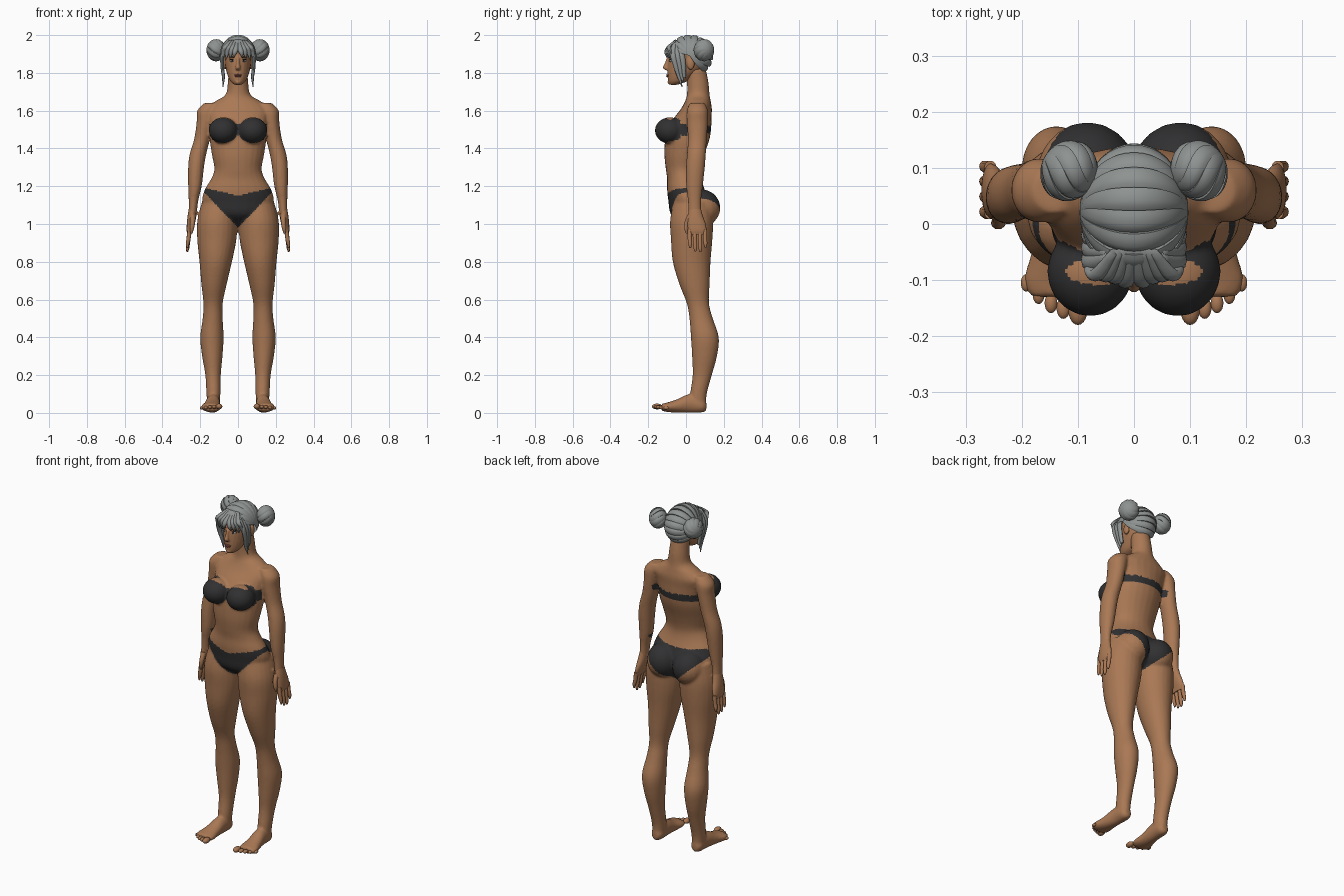
import bpy, bmesh, math
from mathutils import Matrix, Vector

if "Cube" in bpy.data.objects:
    bpy.data.objects.remove(bpy.data.objects["Cube"])


def material(name, rgb):
    m = bpy.data.materials.new(name)
    m.use_nodes = True
    m.diffuse_color = (*rgb, 1)
    bsdf = m.node_tree.nodes["Principled BSDF"]
    bsdf.inputs["Base Color"].default_value = (*rgb, 1)
    bsdf.inputs["Roughness"].default_value = 0.8
    return m


SKIN = material("brown_skin", (0.40, 0.19, 0.09))
CLOTH = material("charcoal_cloth", (0.03, 0.03, 0.032))
HAIR = material("silver_hair", (0.27, 0.29, 0.28))
LIPS = material("lip_red", (0.24, 0.08, 0.06))
WHITE = material("eye_white", (0.7, 0.7, 0.7))
DARK = material("dark_brown", (0.03, 0.02, 0.015))


def smooth_path(rows, steps=4):
    """Catmull-Rom interpolation through the cross-section rows."""
    rows = [Vector(r) for r in rows]
    out = []
    for i in range(len(rows) - 1):
        a, b, c, d = (rows[max(i - 1, 0)], rows[i], rows[i + 1],
                      rows[min(i + 2, len(rows) - 1)])
        for k in range(steps):
            t = k / steps
            out.append(b + (c - a) * (t / 2) + (2 * a - 5 * b + 4 * c - d) * (t * t / 2)
                       + (3 * b - a - 3 * c + d) * (t ** 3 / 2))
    return out + [rows[-1]]


def loft(bm, rows, side=1, along_y=False, sides=24):
    """Skin ellipses given as x, y, z, half width, half depth."""
    rings = []
    for x, y, z, a, b in smooth_path(rows):
        ring = []
        for k in range(sides):
            t = math.tau * k / sides
            u, v = a * math.cos(t), b * math.sin(t)
            p = (x + u, y, z + v) if along_y else (x + u, y + v, z)
            ring.append(bm.verts.new((p[0] * side, p[1], p[2])))
        rings.append(ring)
    faces = [bm.faces.new(rings[0]), bm.faces.new(rings[-1])]
    for lo, hi in zip(rings, rings[1:]):
        for k in range(sides):
            j = (k + 1) % sides
            faces.append(bm.faces.new((lo[k], lo[j], hi[j], hi[k])))
    bmesh.ops.recalc_face_normals(bm, faces=faces)


def ball(bm, centre, radii, side=1):
    c = Vector((centre[0] * side, centre[1], centre[2]))
    bmesh.ops.create_uvsphere(bm, u_segments=20, v_segments=14, radius=1,
                              matrix=Matrix.Translation(c) @ Matrix.Diagonal((*radii, 1)))


def finish(bm, name, *mats, angle=60):
    mesh = bpy.data.meshes.new(name)
    bm.to_mesh(mesh)
    bm.free()
    ob = bpy.data.objects.new(name, mesh)
    bpy.context.collection.objects.link(ob)
    for m in mats:
        mesh.materials.append(m)
    bpy.ops.object.select_all(action="DESELECT")
    ob.select_set(True)
    bpy.context.view_layer.objects.active = ob
    bpy.ops.object.shade_smooth_by_angle(angle=math.radians(angle))
    return ob


def fuse(ob, voxel, repeats):
    """Merge overlapping volumes into one soft skin."""
    mod = ob.modifiers.new("fuse", "REMESH")
    mod.mode, mod.voxel_size, mod.use_smooth_shade = "VOXEL", voxel, True
    soft = ob.modifiers.new("soften", "SMOOTH")
    soft.factor, soft.iterations = 0.5, repeats
    for m in ("fuse", "soften"):
        bpy.ops.object.modifier_apply(modifier=m)


# Body: torso, arms and legs fused together
body = bmesh.new()
loft(body, [(0, .03, 1.0, .05, .05), (0, .02, 1.05, .16, .1), (0, .015, 1.12, .19, .108),
            (0, 0, 1.18, .177, .1), (0, -.01, 1.24, .142, .09), (0, -.015, 1.29, .125, .092),
            (0, -.01, 1.36, .137, .104), (0, .005, 1.44, .149, .117), (0, .015, 1.5, .15, .118),
            (0, .035, 1.56, .16, .1), (0, .055, 1.61, .168, .082), (0, .063, 1.65, .12, .068),
            (0, .065, 1.685, .066, .06), (0, .062, 1.75, .054, .057), (0, .05, 1.82, .05, .055)])
for s in (1, -1):
    loft(body, [(.14, .06, 1.64, .04, .04), (.164, .06, 1.6, .052, .056), (.174, .06, 1.54, .045, .056),
                (.19, .06, 1.45, .042, .05), (.212, .055, 1.37, .044, .05), (.222, .05, 1.3, .042, .05),
                (.228, .045, 1.2, .036, .044), (.236, .045, 1.12, .025, .035),
                (.24, .047, 1.05, .022, .034)], s)
    loft(body, [(.1, .035, 1.12, .09, .1), (.109, .03, 1.02, .106, .114), (.112, .03, .92, .104, .11),
                (.118, .03, .8, .086, .1), (.127, .045, .68, .067, .08), (.132, .063, .58, .051, .059),
                (.134, .08, .5, .053, .062), (.138, .1, .4, .062, .074), (.136, .098, .3, .054, .066),
                (.132, .086, .2, .041, .051), (.13, .066, .1, .037, .044), (.13, .065, .03, .032, .042)], s)
    # Feet
    loft(body, [(.13, .108, .035, .016, .022), (.13, .085, .04, .034, .038), (.132, .02, .05, .037, .05),
                (.138, -.05, .036, .045, .035), (.142, -.1, .03, .055, .025),
                (.14, -.13, .03, .045, .018)], s, along_y=True)
    ball(body, (.083, .082, 1.085), (.092, .1, .098), s)
    ball(body, (.078, -.085, 1.495), (.077, .08, .07), s)
    ball(body, (.13, .035, .585), (.035, .03, .045), s)
body_ob = finish(body, "body_with_swimwear", SKIN, CLOTH)
fuse(body_ob, 0.007, 6)


def is_cloth(p):
    x, y, z = abs(p.x), p.y, p.z
    # Top: two cups, a bridge and a band around the back
    if y < -.03 and ((x - .08) / .08) ** 2 + ((z - 1.495) / .066) ** 2 < 1:
        return True
    if x < .153 and abs(z - 1.5) < (.03 if y < .03 else .019):
        return True
    # Briefs: a dipped waistband above a steep leg line
    top = 1.15 + .23 * x if y < .03 else 1.185 + .05 * x
    leg = .98 + (1.05 if y < .03 else .95) * x
    return x < .2 and leg < z < top


for f in body_ob.data.polygons:
    f.material_index = int(is_cloth(f.center))

# Hands and toes
for s, word in ((1, "left"), (-1, "right")):
    hand = bmesh.new()
    loft(hand, [(.24, .047, 1.08, .021, .032), (.244, .05, 1.04, .023, .04), (.25, .056, 1.0, .021, .048),
                (.256, .06, .965, .016, .048), (.257, .06, .945, .011, .043)], s)
    for k, tip in enumerate((.873, .855, .852, .875)):
        y = .02 + .027 * k
        loft(hand, [(.256, y, .97, .011, .012), (.262, y, .92, .011, .0115),
                    (.267, y + .002, tip + .02, .009, .01), (.268, y + .002, tip, .004, .005)], s, sides=10)
    loft(hand, [(.24, .025, 1.05, .015, .018), (.24, .006, 1.01, .013, .014),
                (.244, .002, .975, .011, .011), (.247, .004, .95, .005, .005)], s, sides=10)
    finish(hand, word + "_hand", SKIN)
    toes = bmesh.new()
    for k in range(5):
        r = .018 if k == 0 else .0135 - .0008 * k
        ball(toes, (.1 + .022 * k + (.004 if k else 0), -.153 + .003 * k * k, .034 - .002 * k),
             (r * .95, r * 1.5, r * .85), s)
    finish(toes, word + "_toes", SKIN)

# Head with nose, brow and ears
head = bmesh.new()
loft(head, [(0, -.066, 1.737, .018, .02), (0, -.045, 1.755, .04, .05), (0, -.023, 1.79, .056, .075),
            (0, 0, 1.83, .066, .098), (0, .01, 1.87, .071, .104), (0, .02, 1.92, .073, .104),
            (0, .02, 1.96, .05, .07)])
loft(head, [(0, -.092, 1.88, .009, .01), (0, -.1, 1.85, .009, .013),
            (0, -.106, 1.828, .013, .017), (0, -.1, 1.815, .011, .01)])
ball(head, (0, -.082, 1.752), (.018, .016, .014))
for s in (1, -1):
    ball(head, (.075, .025, 1.848), (.011, .02, .032), s)
fuse(finish(head, "head", SKIN), 0.004, 4)

# Facial features
mouth = bmesh.new()
ball(mouth, (0, -.096, 1.789), (.02, .009, .004))
ball(mouth, (0, -.096, 1.782), (.017, .009, .005))
finish(mouth, "lips", LIPS)
eyes, irises, brows = bmesh.new(), bmesh.new(), bmesh.new()
for s in (1, -1):
    ball(eyes, (.03, -.08, 1.864), (.014, .009, .006), s)
    ball(irises, (.03, -.085, 1.864), (.005, .006, .005), s)
    ball(brows, (.032, -.084, 1.884), (.018, .007, .003), s)
    ball(brows, (.031, -.081, 1.871), (.016, .0085, .002), s)
finish(eyes, "eyes", WHITE)
finish(irises, "irises", DARK)
finish(brows, "brows_and_lashes", DARK)


def ridged(name, centre, radii, start, end, bands, twist=0, turn=0):
    """Ellipsoid of overlapping locks running between its two x poles."""
    bm = bmesh.new()
    rot = Matrix.Rotation(turn, 3, "Z")
    cols, count = [], 20
    for band in range(bands):
        for k in range(6):
            t = k / 5
            lift = .93 + .1 * math.sqrt(1 - (1 - t) ** 2) - .03 * t ** 4
            col = []
            for j in range(count + 1):
                th = math.pi * j / count
                bend = twist * math.cos(th) if twist else .18 * (1 - math.sin(th))
                a = math.radians(start + (end - start) * (band + t * .995) / bands) + bend
                p = Vector((radii[0] * math.cos(th), -radii[1] * math.sin(th) * math.cos(a) * lift,
                            radii[2] * math.sin(th) * math.sin(a) * lift))
                col.append(bm.verts.new(rot @ p + Vector(centre)))
            cols.append(col)
    for a, b in zip(cols, cols[1:]):
        for j in range(count):
            bm.faces.new((a[j], a[j + 1], b[j + 1], b[j]))
    bmesh.ops.remove_doubles(bm, verts=bm.verts, dist=.00005)
    bmesh.ops.recalc_face_normals(bm, faces=bm.faces)
    finish(bm, name, HAIR, angle=40)


# Hair: swept cap, two side buns and loose fringe locks
ridged("hair_cap", (0, .02, 1.89), (.097, .122, .11), 12, 232, 11)
for s, word in ((1, "left"), (-1, "right")):
    ridged(word + "_hair_bun", (.116 * s, .095, 1.92), (.05, .055, .058), 0, 360, 9,
           twist=.7 * s, turn=.5 * s)
    locks = bmesh.new()
    for k in range(4):
        x = .012 + .02 * k
        loft(locks, [(x * .5, -.05, 1.975, .008, .006), (x * .9, -.09, 1.94, .015, .011),
                     (x + .004, -.106 + .008 * k, 1.91, .013, .009),
                     (x + .012, -.1 + .009 * k, 1.88 - .004 * k, .002, .002)], s, sides=8)
    for k in range(3):
        loft(locks, [(.045, -.06 + .01 * k, 1.96, .01, .012), (.08, -.068 + .022 * k, 1.9, .011, .016),
                     (.084, -.055 + .02 * k, 1.84, .009, .014), (.077, -.038 + .014 * k, 1.78, .008, .01),
                     (.08, -.02 + .008 * k, 1.725 + .025 * k, .002, .002)], s, sides=8)
    finish(locks, word + "_fringe_locks", HAIR)
